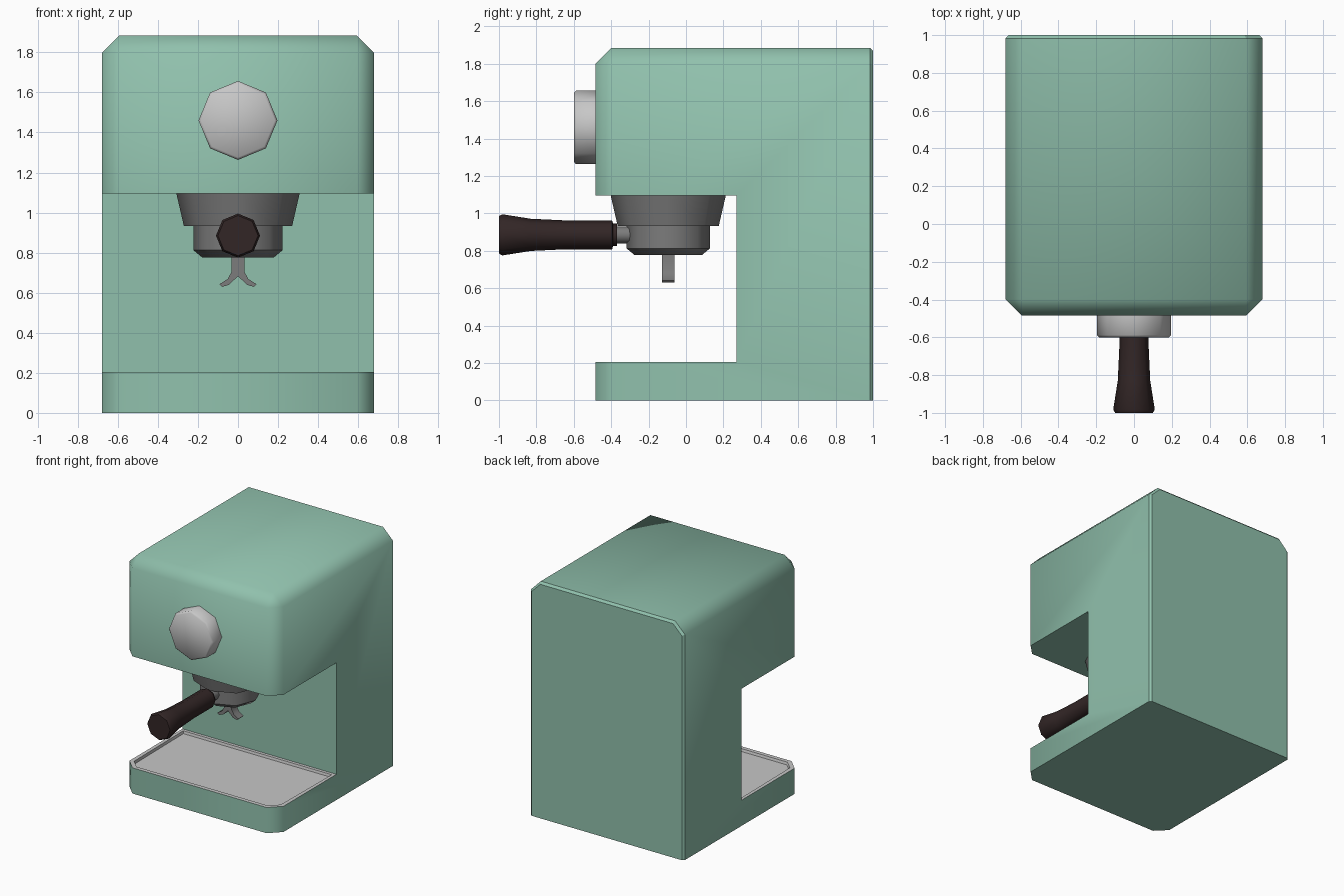
import bpy, bmesh, math
from mathutils import Matrix, Vector

if "Cube" in bpy.data.objects:
    bpy.data.objects.remove(bpy.data.objects["Cube"])


def material(name, rgb):
    m = bpy.data.materials.new(name)
    m.diffuse_color = (*rgb, 1)
    m.use_nodes = True
    m.node_tree.nodes["Principled BSDF"].inputs["Base Color"].default_value = m.diffuse_color
    return m


GREEN = material("mint_green", (0.28, 0.53, 0.415))
LIGHT = material("light_grey", (0.57, 0.57, 0.57))
METAL = material("dark_grey", (0.2, 0.2, 0.2))
DARK = material("dark_brown", (0.032, 0.019, 0.019))


def finish(bm, name, mats, sharp_rule=lambda e: False):
    """Smooth shading with sharp edges above 46 degrees, then make the object."""
    bm.normal_update()
    for f in bm.faces:
        f.smooth = True
    for e in bm.edges:
        e.smooth = e.calc_face_angle(0) < math.radians(46) and not sharp_rule(e)
    mesh = bpy.data.meshes.new(name)
    bm.to_mesh(mesh)
    bm.free()
    for m in mats:
        mesh.materials.append(m)
    ob = bpy.data.objects.new(name, mesh)
    bpy.context.collection.objects.link(ob)
    return ob


def prism(points, a, b, place):
    """Extrude a closed outline from a to b; place(p, t) gives the 3D point."""
    bm = bmesh.new()
    lo = [bm.verts.new(place(p, a)) for p in points]
    hi = [bm.verts.new(place(p, b)) for p in points]
    bm.faces.new(lo)
    bm.faces.new(hi)
    for i in range(len(points)):
        j = (i + 1) % len(points)
        bm.faces.new((lo[i], lo[j], hi[j], hi[i]))
    bmesh.ops.recalc_face_normals(bm, faces=bm.faces)
    return bm


def lathe(name, profile, origin, mat, forward=False, sides=8):
    """Turn (radius, height) points around z, or around y when forward."""
    bm = bmesh.new()
    rings = []
    for r, h in profile:
        ring = []
        for i in range(sides):
            a = 2 * math.pi * i / sides
            u, v = r * math.cos(a), r * math.sin(a)
            p = Vector((u, h, v)) if forward else Vector((u, v, h))
            ring.append(bm.verts.new(p + Vector(origin)))
        rings.append(ring)
    for a, b in zip(rings, rings[1:]):
        for i in range(sides):
            j = (i + 1) % sides
            bm.faces.new((a[i], a[j], b[j], b[i]))
    bm.faces.new(rings[0])
    bm.faces.new(rings[-1])
    bmesh.ops.recalc_face_normals(bm, faces=bm.faces)
    return finish(bm, name, [mat])


# Body: C-shaped side profile, wide chamfers at front and top, thin ones at back
X, FRONT, BACK, TOP = 0.68, -0.485, 1.0, 1.885
HEAD, BASE, WALL = 1.095, 0.205, 0.27
outline = [(FRONT, 0), (BACK, 0), (BACK, TOP), (FRONT, TOP),
           (FRONT, HEAD), (WALL, HEAD), (WALL, BASE), (FRONT, BASE)]
body = prism(outline, -X, X, lambda p, x: (x, p[0], p[1]))


def both(e, axis, value):
    return all(abs(v.co[axis] - value) < 1e-4 for v in e.verts)


def vertical(e):
    return abs(e.verts[0].co.z - e.verts[1].co.z) > 0.1


wide = [e for e in body.edges
        if (both(e, 2, TOP) and not both(e, 1, BACK))
        or (both(e, 1, FRONT) and vertical(e))]
bmesh.ops.bevel(body, geom=wide, offset=0.087, segments=1, affect='EDGES', profile=0.5)
thin = [e for e in body.edges
        if both(e, 1, BACK) and not both(e, 2, 0)]
bmesh.ops.bevel(body, geom=thin, offset=0.017, segments=1, affect='EDGES', profile=0.5)
body.normal_update()

# Drip tray: grey rim and sunken floor cut into the top of the base
tray = [f for f in body.faces if f.normal.z > 0.9 and abs(f.calc_center_median().z - BASE) < 0.01]
for f in body.faces:
    f.material_index = 0
tray[0].material_index = 1
bmesh.ops.inset_region(body, faces=tray, thickness=0.035)
bmesh.ops.inset_region(body, faces=tray, thickness=0.006, depth=-0.02)
finish(body, "body_with_drip_tray", [GREEN, LIGHT],
       lambda e: all(v.co.y > 0.97 for v in e.verts))

# Round dial on the front
lathe("front_dial", [(0.197, FRONT + 0.005), (0.197, -0.588), (0.184, -0.6)],
      (0, 0, 1.46), LIGHT, forward=True)

# Brew group under the head
CY = -0.095
lathe("brew_group", [(0.308, HEAD + 0.002), (0.27, 0.932), (0.222, 0.932),
                     (0.222, 0.812), (0.18, 0.777)], (0, CY, 0), METAL)

# Filter handle with neck
HZ = 0.885
lathe("handle_neck", [(0.045, -0.26), (0.045, -0.385)], (0, 0, HZ), METAL, forward=True)
lathe("handle", [(0.06, -0.37), (0.06, -0.39), (0.077, -0.395), (0.077, -0.64),
                 (0.086, -0.83), (0.11, -0.982), (0.1, -1.0)],
      (0, 0, HZ), DARK, forward=True)

# Double spout: stem with two splayed legs
half = [(0.033, 0.79), (0.033, 0.702), (0.052, 0.668), (0.093, 0.642),
        (0.08, 0.629), (0.045, 0.639)]
spout = half + [(0, 0.683)] + [(-x, z) for x, z in reversed(half)]
finish(prism(spout, CY - 0.033, CY + 0.033, lambda p, y: (p[0], y, p[1])),
       "double_spout", [METAL])
